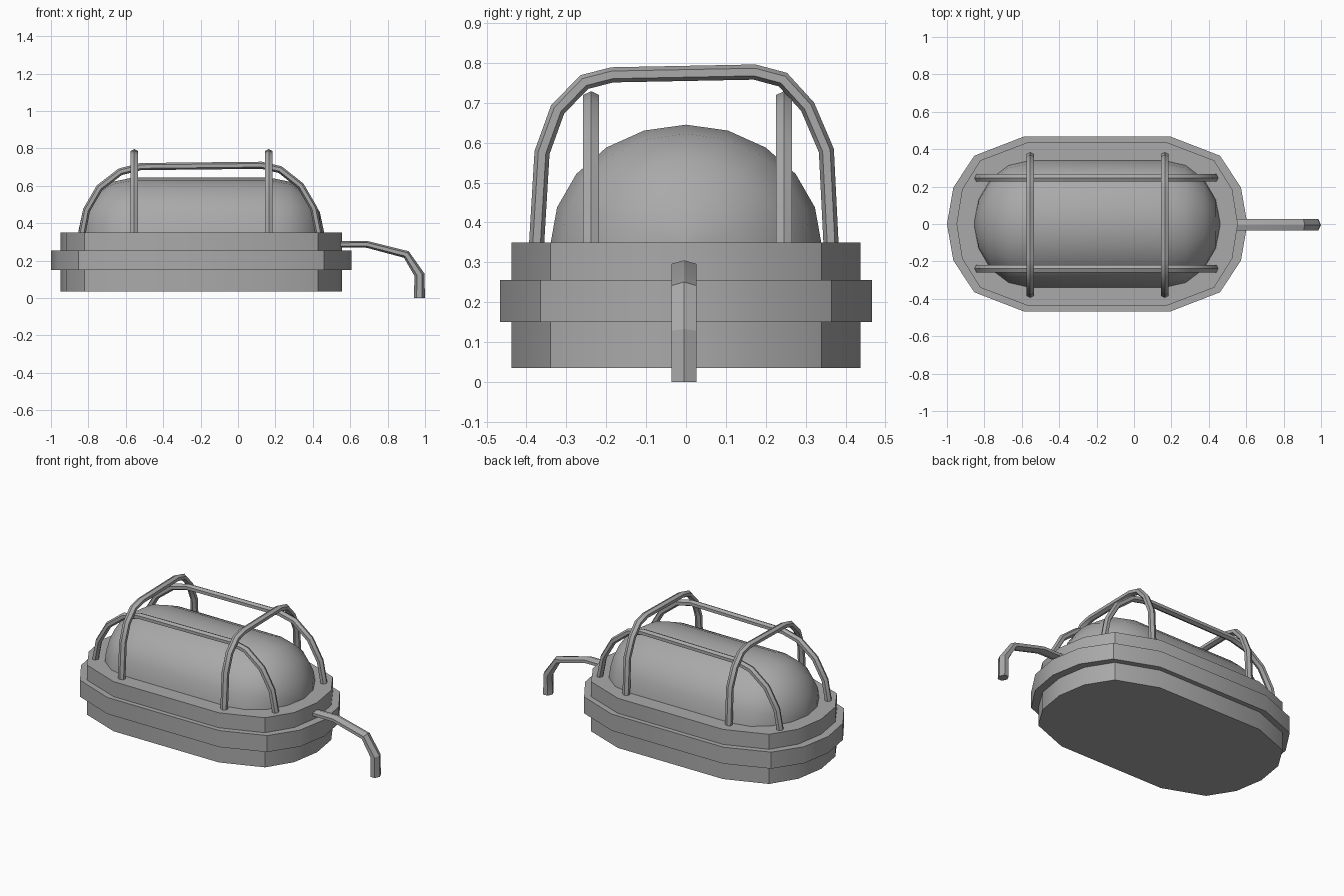
import bpy, bmesh, math
from mathutils import Vector

cube = bpy.data.objects.get("Cube")
if cube:
    bpy.data.objects.remove(cube, do_unlink=True)

CENTER_X = -0.197
grey = bpy.data.materials.new("matte grey")
grey.use_nodes = True
colour = (0.4, 0.4, 0.4, 1)
grey.diffuse_color = colour
grey.node_tree.nodes["Principled BSDF"].inputs["Base Color"].default_value = colour


def finish(name, bm, angle):
    bmesh.ops.recalc_face_normals(bm, faces=bm.faces)
    mesh = bpy.data.meshes.new(name)
    bm.to_mesh(mesh)
    bm.free()
    mesh.materials.append(grey)
    obj = bpy.data.objects.new(name, mesh)
    bpy.context.collection.objects.link(obj)
    bpy.ops.object.select_all(action="DESELECT")
    obj.select_set(True)
    bpy.context.view_layer.objects.active = obj
    bpy.ops.object.shade_smooth_by_angle(angle=math.radians(angle))
    return obj


def loft(name, rings, angle=30):
    """Skin a list of closed rings and cap both ends."""
    bm = bmesh.new()
    loops = [[bm.verts.new(p) for p in ring] for ring in rings]
    n = len(loops[0])
    for a, b in zip(loops, loops[1:]):
        for i in range(n):
            j = (i + 1) % n
            bm.faces.new((a[i], a[j], b[j], b[i]))
    bm.faces.new(loops[0])
    bm.faces.new(loops[-1])
    return finish(name, bm, angle)


def slab(name, quarter, z0, z1):
    """Upright prism whose outline mirrors one quarter in x and y."""
    half = quarter + [(x, -y) for x, y in reversed(quarter[:-1])]
    outline = half + [(-x, y) for x, y in reversed(half)]
    loft(name, [[(CENTER_X + x, y, z) for x, y in outline] for z in (z0, z1)])


def sweep(name, path, place, width, depths):
    """Six-sided bar along a flat path, with mitred corners."""
    pts = [Vector(p) for p in path]
    rings = []
    for i, p in enumerate(pts):
        before = (p - pts[i - 1]).normalized() if i else None
        after = (pts[i + 1] - p).normalized() if i < len(pts) - 1 else None
        before, after = before or after, after or before
        along = (before + after).normalized()
        normal = Vector((-along.y, along.x)) / along.dot(before)
        ring = []
        for k in range(6):
            t = math.radians(30 + 60 * k)
            q = p + normal * depths[i] * math.sin(t)
            ring.append(place(q.x, q.y, width * math.cos(t) / math.cos(math.pi / 6)))
        rings.append(ring)
    loft(name, rings, 30)


# Housing and its wider rim
slab("housing", [(0.37, 0.437), (0.625, 0.34), (0.722, 0.185), (0.752, 0)], 0.035, 0.35)
slab("rim", [(0.393, 0.467), (0.657, 0.365), (0.769, 0.195), (0.803, 0)], 0.15, 0.255)

# Glass dome: half cylinder with rounded ends
sections = []
for side in (-1, 1):
    for k in range(5):
        t = math.radians((88, 67.5, 45, 22.5, 0)[k if side < 0 else 4 - k])
        x = CENTER_X + side * (0.36 + 0.297 * math.sin(t))
        sections.append([(x, 0.34 * math.cos(t) * math.cos(math.pi * i / 10),
                          0.345 + 0.3 * math.cos(t) * math.sin(math.pi * i / 10))
                         for i in range(11)])
loft("dome", sections, 40)

# Guard hoops across the dome
hoop = [(-0.375, 0.34), (-0.361, 0.575), (-0.322, 0.683), (-0.255, 0.752), (-0.185, 0.77),
        (0.172, 0.777), (0.243, 0.758), (0.305, 0.69), (0.352, 0.58), (0.364, 0.34)]
for name, x0 in (("left_guard_hoop", 0.165), ("right_guard_hoop", -0.555)):
    sweep(name, hoop, lambda u, v, w, x0=x0: (x0 + w, u, v), 0.02, [0.019] * len(hoop))

# Guard bars along the dome
bar = [(-0.835, 0.34), (-0.81, 0.47), (-0.74, 0.59), (-0.63, 0.675), (-0.52, 0.703),
       (0.125, 0.71), (0.225, 0.687), (0.335, 0.6), (0.405, 0.48), (0.433, 0.34)]
for name, y0 in (("front_guard_bar", -0.238), ("back_guard_bar", 0.246)):
    sweep(name, bar, lambda u, v, w, y0=y0: (u, y0 + w, v), 0.02, [0.019] * len(bar))

# Power cable, thicker towards its cut end
cable = [(0.5, 0.287), (0.69, 0.287), (0.9, 0.233), (0.97, 0.125), (0.97, 0)]
sweep("cable", cable, lambda u, v, w: (u, w - 0.005, v), 0.031,
      [0.017, 0.018, 0.02, 0.026, 0.03])
